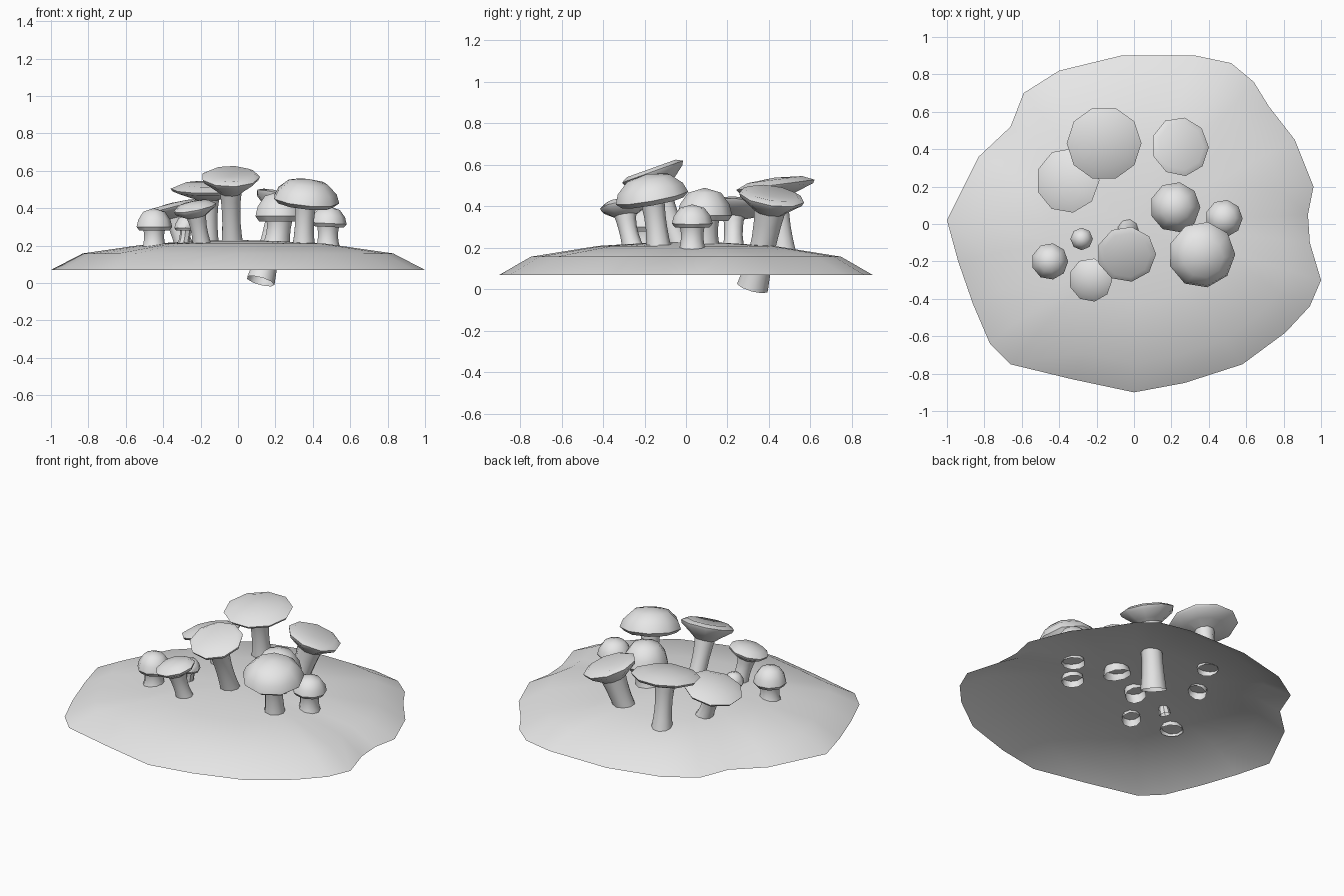
import bpy, bmesh, math
from mathutils import Vector

cube = bpy.data.objects.get("Cube")
if cube:
    bpy.data.objects.remove(cube, do_unlink=True)

# One plain grey for the whole model
grey = bpy.data.materials.new("plain_grey")
grey.use_nodes = True
colour = (0.8, 0.8, 0.8, 1)
grey.diffuse_color = colour
grey.node_tree.nodes["Principled BSDF"].inputs["Base Color"].default_value = colour


def loft(name, rings, tip=None, angle=40):
    """Bridge matching rings of points, optionally closing the last one to a tip."""
    bm = bmesh.new()
    loops = [[bm.verts.new(p) for p in ring] for ring in rings]
    count = len(loops[0])
    for low, high in zip(loops, loops[1:]):
        for i in range(count):
            j = (i + 1) % count
            bm.faces.new((low[i], low[j], high[j], high[i]))
    if tip is not None:
        end = bm.verts.new(tip)
        for i in range(count):
            bm.faces.new((loops[-1][i], loops[-1][(i + 1) % count], end))
    mesh = bpy.data.meshes.new(name)
    bm.to_mesh(mesh)
    bm.free()
    mesh.materials.append(grey)
    obj = bpy.data.objects.new(name, mesh)
    bpy.context.collection.objects.link(obj)
    bpy.ops.object.select_all(action="DESELECT")
    obj.select_set(True)
    bpy.context.view_layer.objects.active = obj
    bpy.ops.object.shade_smooth_by_angle(angle=math.radians(angle))
    return obj


def circle(centre, axis, radius, sides):
    """Points round an axis, counter-clockwise seen from its tip."""
    turn = Vector((0, 0, 1)).rotation_difference(axis)
    steps = [math.tau * i / sides for i in range(sides)]
    return [centre + turn @ Vector((math.cos(a), math.sin(a), 0)) * radius for a in steps]


# Ground mound: an open shell with an irregular rim
rim = [(-1, .02), (-.94, -.2), (-.86, -.43), (-.77, -.64), (-.66, -.75), (-.33, -.83),
       (0, -.9), (.27, -.85), (.58, -.75), (.81, -.58), (.94, -.44), (1, -.3), (.94, -.1),
       (.93, .05), (.96, .2), (.86, .45), (.72, .63), (.64, .76), (.52, .86), (.33, .9),
       (.12, .9), (-.07, .9), (-.4, .82), (-.59, .7), (-.66, .52), (-.83, .36)]
levels = [(1, .07), (.83, .158), (.47, .21), (.2, .225)]
loft("ground_mound", [[(x * s, y * s, z) for x, y in rim] for s, z in levels], (0, 0, .23))

# Cap profiles as (radius, height), from the gills to the crown
PROFILES = {
    "dome": [(.3, .1), (.85, 0), (1, .17), (.9, .5), (.6, .85), (0, 1)],
    "flat": [(.2, 0), (.6, .25), (.95, .5), (1, .65), (.7, .9), (0, 1)],
    "funnel": [(.35, 0), (.6, .3), (.95, .68), (1, .85), (.8, 1), (0, .85)],
}


def mushroom(name, kind, base, origin, lean, size, stem_radius, sides=9):
    axis = Vector((*lean, 1)).normalized()
    origin = Vector(origin)
    radius, height = size
    # Cap
    *body, (_, crown) = PROFILES[kind]
    rings = [circle(origin + axis * h * height, axis, r * radius, sides) for r, h in body]
    loft(name + "_cap", rings, origin + axis * crown * height)
    # Stem: bends from its foot into the cap's axis
    foot = Vector(base)
    end = origin + axis * height * .25
    bend = end - axis * (end - foot).length * .45
    rings = []
    for step in range(6):
        t = step / 5
        point = foot * (1 - t) ** 2 + bend * 2 * t * (1 - t) + end * t * t
        along = ((bend - foot) * (1 - t) + (end - bend) * t).normalized()
        flare = 1 + .25 * (2 * t - 1) ** 2
        rings.append(circle(point, along, stem_radius * flare, sides))
    loft(name + "_stem", rings)


mushroom("broad_back", "flat", (-.16, .47, .18), (-.16, .44, .44), (0, -.13), (.2, .1), .05, 10)
mushroom("leaning_back", "flat", (-.28, .23, .18), (-.34, .23, .34), (-.25, .05), (.175, .09), .045)
mushroom("funnel_back", "funnel", (.12, .32, .01), (.22, .4, .36), (.3, .15), (.16, .11), .062)
mushroom("round_middle", "dome", (.2, .09, .18), (.22, .09, .33), (0, 0), (.135, .16), .065)
mushroom("small_left", "dome", (.48, .03, .18), (.48, .03, .3), (.05, 0), (.1, .11), .055)
mushroom("large_left", "dome", (.35, -.13, .18), (.36, -.16, .42), (.1, -.18), (.18, .14), .052)
mushroom("tall_funnel", "funnel", (-.03, -.02, .18), (-.04, -.13, .48), (0, -.36), (.158, .11), .05)
mushroom("tilted_front", "flat", (-.19, -.25, .18), (-.22, -.29, .34), (-.2, -.15), (.118, .1), .045)
mushroom("small_right", "dome", (-.45, -.2, .18), (-.45, -.2, .28), (0, 0), (.098, .12), .055)
mushroom("tiny_button", "dome", (-.3, -.08, .18), (-.28, -.08, .28), (0, 0), (.06, .08), .028, 8)
